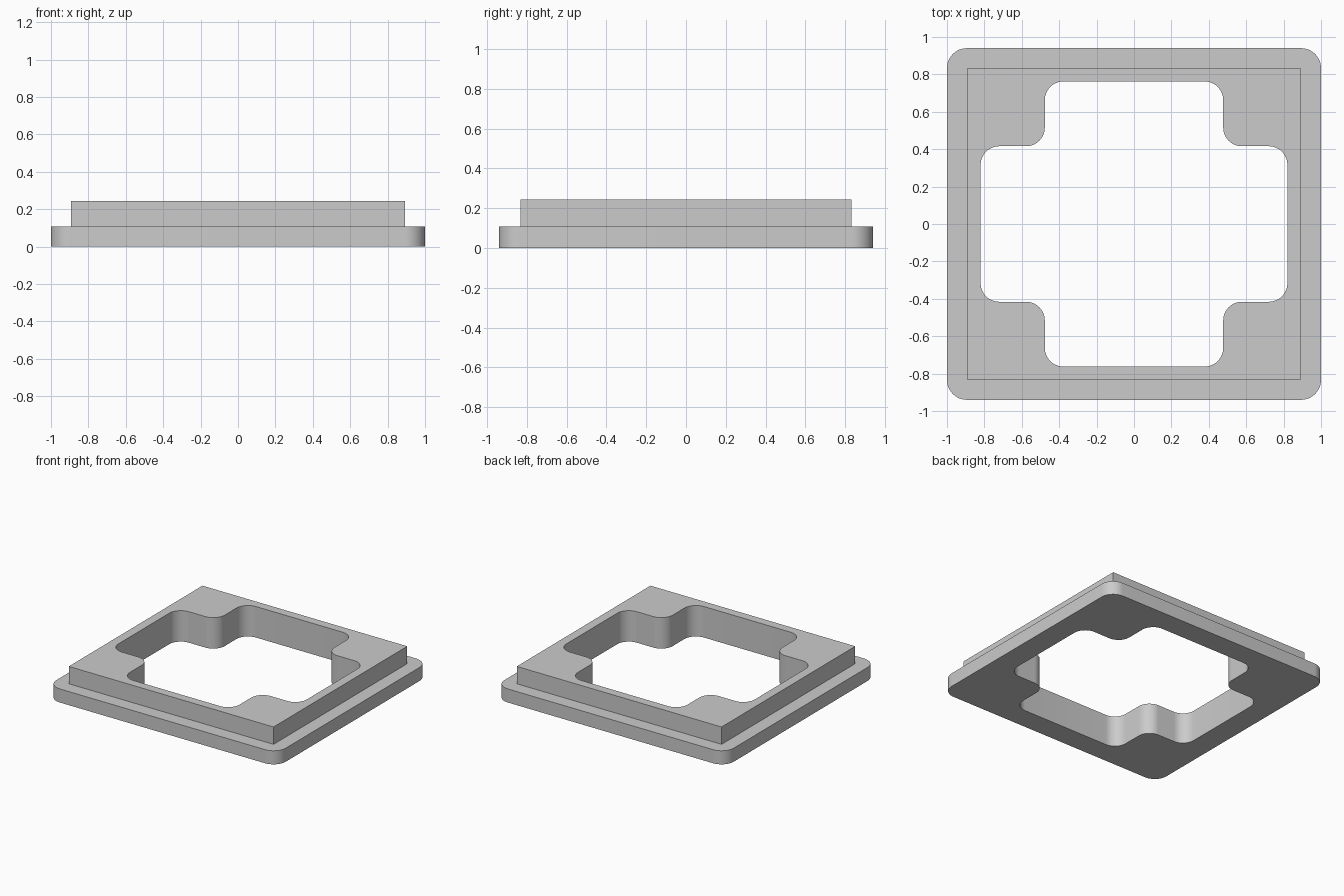
import bpy
import bmesh
import math
from mathutils import Vector

if "Cube" in bpy.data.objects:
    bpy.data.objects.remove(bpy.data.objects["Cube"], do_unlink=True)

# Single plain grey
grey = bpy.data.materials.new("plain_grey")
grey.use_nodes = True
color = (0.6, 0.6, 0.6, 1)
grey.diffuse_color = color
grey.node_tree.nodes["Principled BSDF"].inputs["Base Color"].default_value = color


def fillet(corners, radius, steps=12):
    """Round every right-angled corner, inward or outward."""
    corners = [Vector(c) for c in corners]
    points = []
    for i, corner in enumerate(corners):
        into = (corner - corners[i - 1]).normalized()
        out = (corners[(i + 1) % len(corners)] - corner).normalized()
        center = corner + (out - into) * radius
        for s in range(steps + 1):
            a = math.pi / 2 * s / steps
            points.append(center + (into * math.sin(a) - out * math.cos(a)) * radius)
    return points


def rectangle(x, y):
    return [(-x, -y), (x, -y), (x, y), (-x, y)]


def prism(name, outline, bottom, top):
    bm = bmesh.new()
    face = bm.faces.new([bm.verts.new((p[0], p[1], bottom)) for p in outline])
    extruded = bmesh.ops.extrude_face_region(bm, geom=[face])["geom"]
    verts = [v for v in extruded if isinstance(v, bmesh.types.BMVert)]
    bmesh.ops.translate(bm, verts=verts, vec=(0, 0, top - bottom))
    bmesh.ops.recalc_face_normals(bm, faces=bm.faces)
    mesh = bpy.data.meshes.new(name)
    bm.to_mesh(mesh)
    bm.free()
    mesh.materials.append(grey)
    obj = bpy.data.objects.new(name, mesh)
    bpy.context.collection.objects.link(obj)
    return obj


def combine(target, tool, operation):
    mod = target.modifiers.new(operation.lower(), "BOOLEAN")
    mod.operation = operation
    mod.solver = "EXACT"
    mod.object = tool
    bpy.context.view_layer.objects.active = target
    bpy.ops.object.modifier_apply(modifier=mod.name)
    bpy.data.objects.remove(tool, do_unlink=True)


# Rounded base flange with a square-cornered raised step
frame = prism("stepped_frame", fillet(rectangle(1, 0.94), 0.107), 0, 0.107)
step = prism("raised_step", rectangle(0.892, 0.832), 0.05, 0.244)
combine(frame, step, "UNION")

# Cross-shaped opening with rounded corners
wide, narrow, deep, shallow = 0.82, 0.477, 0.762, 0.416
cross = [(narrow, -deep), (narrow, -shallow), (wide, -shallow),
         (wide, shallow), (narrow, shallow), (narrow, deep)]
cross += [(-x, -y) for x, y in cross]
opening = prism("opening_cutter", fillet(cross, 0.1), -0.2, 0.5)
opening.hide_render = True
combine(frame, opening, "DIFFERENCE")

bpy.ops.object.select_all(action="DESELECT")
frame.select_set(True)
bpy.context.view_layer.objects.active = frame
bpy.ops.object.shade_smooth_by_angle(angle=math.radians(30))
